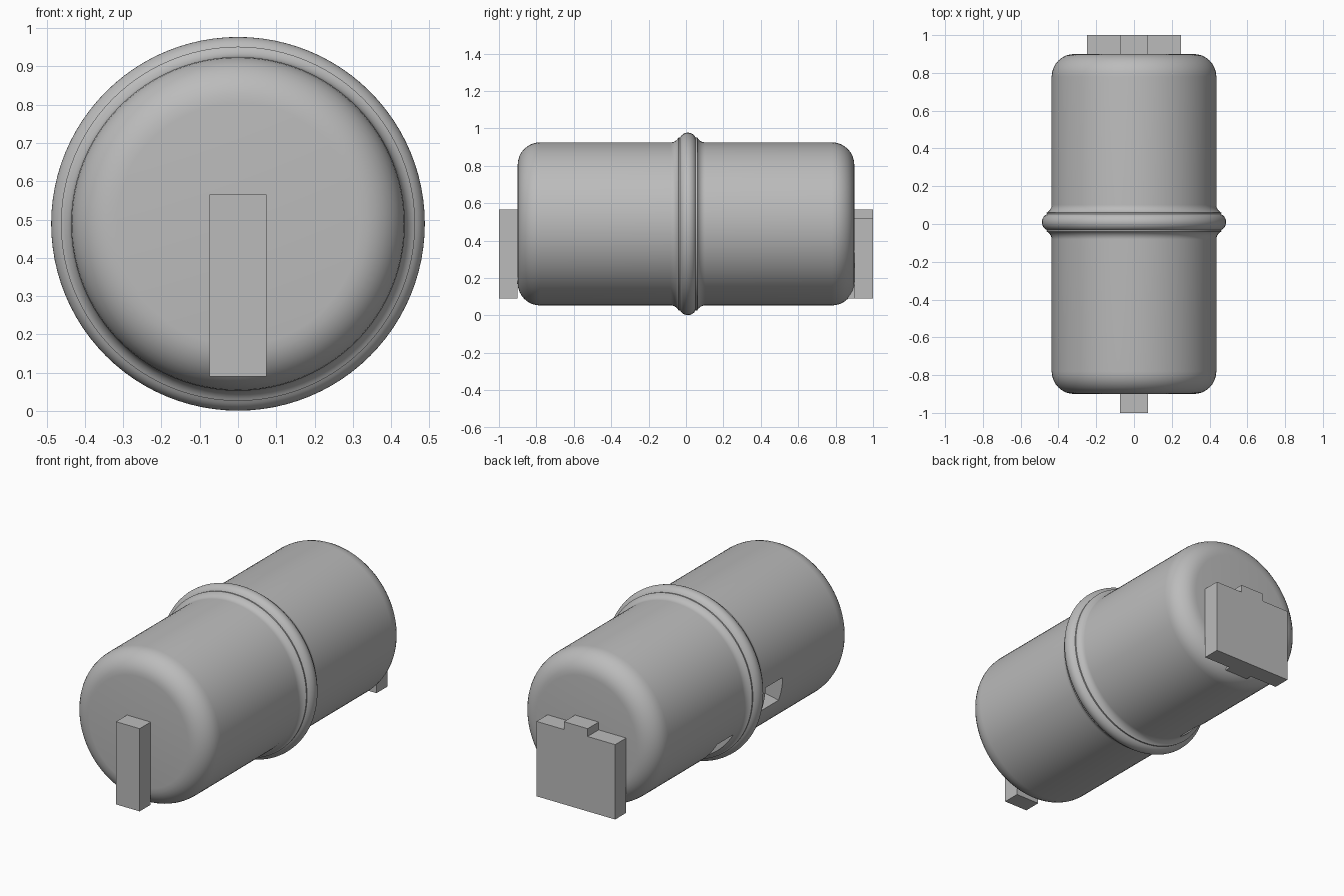
import bpy, bmesh, math
from mathutils import Matrix, Vector

if "Cube" in bpy.data.objects:
    bpy.data.objects.remove(bpy.data.objects["Cube"])

AXIS_Z = 0.489      # height of the tank's axis
RADIUS = 0.436
HALF = 0.9          # half length of the tank
FILLET = 0.12

gray = bpy.data.materials.new("plain_gray")
gray.use_nodes = True
gray.diffuse_color = (0.5, 0.5, 0.5, 1)
gray.node_tree.nodes["Principled BSDF"].inputs["Base Color"].default_value = (0.5, 0.5, 0.5, 1)


def add_object(name, bm):
    bmesh.ops.recalc_face_normals(bm, faces=bm.faces)
    mesh = bpy.data.meshes.new(name)
    bm.to_mesh(mesh)
    bm.free()
    mesh.materials.append(gray)
    obj = bpy.data.objects.new(name, mesh)
    bpy.context.collection.objects.link(obj)
    return obj


def box(name, low, high, matrix=Matrix()):
    low, high = Vector(low), Vector(high)
    bm = bmesh.new()
    place = Matrix.Translation((low + high) / 2) @ Matrix.Diagonal((high - low).to_4d())
    bmesh.ops.create_cube(bm, size=1, matrix=matrix @ place)
    return add_object(name, bm)


def arc(cy, cr, radius, start, end, steps=8):
    angles = [math.radians(start + (end - start) * i / steps) for i in range(steps + 1)]
    return [(cy + radius * math.cos(a), cr + radius * math.sin(a)) for a in angles]


def extrude_outline(name, outline, y_low, y_high):
    bm = bmesh.new()
    face = bm.faces.new([bm.verts.new((x, y_low, z)) for x, z in outline])
    moved = bmesh.ops.extrude_face_region(bm, geom=[face])["geom"]
    verts = [v for v in moved if isinstance(v, bmesh.types.BMVert)]
    bmesh.ops.translate(bm, verts=verts, vec=(0, y_high - y_low, 0))
    return add_object(name, bm)


# Tank: rounded ends and a raised bead, revolved around the long axis
BEAD_Y, BEAD = 0.01, 0.046
inner = HALF - FILLET
profile = [(-HALF, 0)]
profile += arc(-inner, RADIUS - FILLET, FILLET, 180, 90)
profile += arc(BEAD_Y - 2 * BEAD, RADIUS + BEAD, BEAD, 270, 335)
profile += arc(BEAD_Y, RADIUS + 0.006, BEAD, 155, 25, 12)
profile += arc(BEAD_Y + 2 * BEAD, RADIUS + BEAD, BEAD, 205, 270)
profile += arc(inner, RADIUS - FILLET, FILLET, 90, 0)
profile += [(HALF, 0)]

bm = bmesh.new()
verts = [bm.verts.new((r, y, AXIS_Z)) for y, r in profile]
edges = [bm.edges.new(pair) for pair in zip(verts, verts[1:])]
bmesh.ops.spin(bm, geom=verts + edges, cent=(0, 0, AXIS_Z), axis=(0, 1, 0),
               angle=math.tau, steps=96, use_duplicate=False)
bmesh.ops.remove_doubles(bm, verts=bm.verts, dist=0.0001)
tank = add_object("tank", bm)

# Two square pockets on the lower right side, one on each side of the bead
for name, angle, width, y_low, y_high in (("front_pocket_cutter", -11, 0.14, -0.256, -0.1),
                                          ("rear_pocket_cutter", -44, 0.21, 0.11, 0.256)):
    turn = Matrix.Translation((0, 0, AXIS_Z)) @ Matrix.Rotation(math.radians(180 + angle), 4, "Y")
    cutter = box(name, (0.34, y_low, -width / 2), (0.6, y_high, width / 2), turn)
    cutter.hide_render = True
    cut = tank.modifiers.new(name, "BOOLEAN")
    cut.operation, cut.solver, cut.object = "DIFFERENCE", "EXACT", cutter
    bpy.context.view_layer.objects.active = tank
    bpy.ops.object.modifier_apply(modifier=name)
    bpy.data.objects.remove(cutter)

bpy.ops.object.select_all(action="DESELECT")
tank.select_set(True)
bpy.context.view_layer.objects.active = tank
bpy.ops.object.shade_smooth_by_angle(angle=math.radians(35))

# End fittings: a narrow bar in front, a wide plate with a top tab behind
TAB, WIDE, LOW, SHOULDER, TOP = 0.075, 0.25, 0.09, 0.52, 0.565
box("front_bar", (-TAB, -1, LOW), (TAB, -HALF, TOP))
half = [(WIDE, LOW), (WIDE, SHOULDER), (TAB, SHOULDER), (TAB, TOP)]
extrude_outline("rear_plate", half + [(-x, z) for x, z in reversed(half)], HALF, 1)
box("rear_plate_rib", (-TAB, 0.865, LOW), (TAB, HALF, 0.2))
